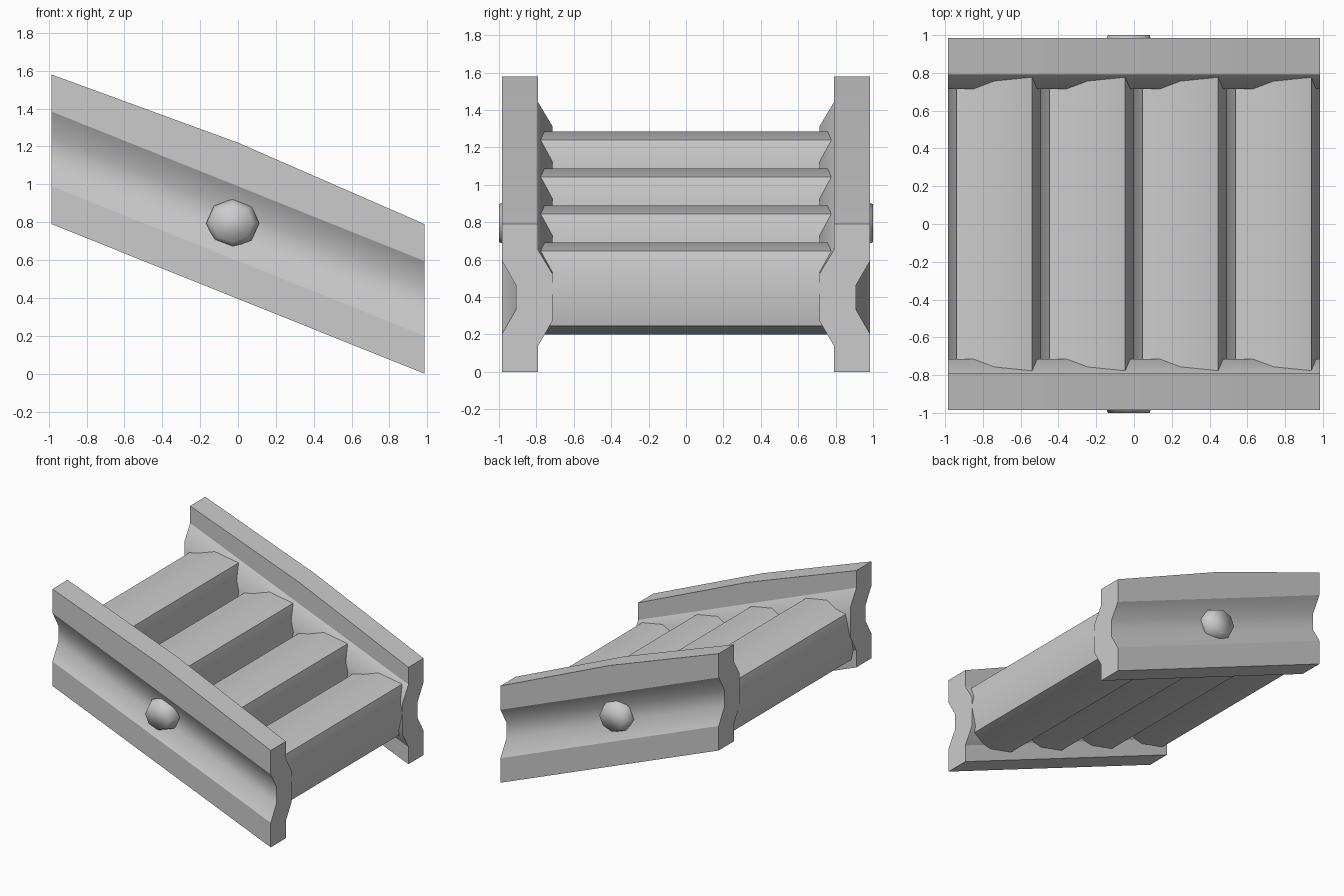
import bpy, bmesh, math

if "Cube" in bpy.data.objects:
    bpy.data.objects.remove(bpy.data.objects["Cube"])

HALF = 0.985      # half length of the ramp
DROP = 0.79       # fall from one end to the other


def make_object(name, bm, sharp_test):
    bmesh.ops.recalc_face_normals(bm, faces=bm.faces)
    for f in bm.faces:
        f.smooth = True
    for e in bm.edges:
        e.smooth = not sharp_test(e)
    me = bpy.data.meshes.new(name)
    bm.to_mesh(me)
    bm.free()
    ob = bpy.data.objects.new(name, me)
    bpy.context.collection.objects.link(ob)
    return ob


def loft(rings):
    """Bridge closed rings of points and cap both ends."""
    bm = bmesh.new()
    vs = [[bm.verts.new(p) for p in r] for r in rings]
    n = len(vs[0])
    for a, b in zip(vs, vs[1:]):
        for i in range(n):
            j = (i + 1) % n
            bm.faces.new((a[i], a[j], b[j], b[i]))
    bm.faces.new(vs[0])
    bm.faces.new(vs[-1])
    return bm


def mirror_y(ob):
    m = ob.modifiers.new("mirror", 'MIRROR')
    m.use_axis = (False, True, False)


def by_angle(deg):
    return lambda e: e.calc_face_angle(0) > math.radians(deg)


# Side rails: pressed-channel section swept down the slope, slight peak mid-way
profile = [(-0.985, 0), (-0.985, 0.2), (-0.91, 0.33), (-0.91, 0.465),
           (-0.985, 0.595), (-0.985, 0.79), (-0.79, 0.79), (-0.79, 0.65),
           (-0.715, 0.525), (-0.715, 0.27), (-0.79, 0.14), (-0.79, 0)]
rings = []
for x in (-HALF, 0, HALF):
    base = DROP * (HALF - x) / (2 * HALF)
    peak = 0.035 if x == 0 else 0
    rings.append([(x, y, base + z + (peak if z == 0.79 else 0)) for y, z in profile])


def rail_sharp(e):
    in_channel = all(abs(v.co.y + 0.91) < 0.01 or abs(v.co.y + 0.715) < 0.01 for v in e.verts)
    end_edge = all(abs(abs(v.co.x) - HALF) < 0.001 for v in e.verts) \
        and abs(e.verts[0].co.x - e.verts[1].co.x) < 0.01
    return e.calc_face_angle(0) > math.radians(5) and (end_edge or not in_channel)


mirror_y(make_object("side_rail", loft(rings), rail_sharp))

# Bolt heads in the middle of each rail channel
bolt = [[(-0.028 + r * math.cos(i * math.pi / 4), y, 0.795 + 0.92 * r * math.sin(i * math.pi / 4))
         for i in range(8)] for y, r in ((-0.88, 0.14), (-0.93, 0.14), (-1.0, 0.11))]
mirror_y(make_object("bolt_head", loft(bolt), by_angle(100)))

# Rollers: eight-sided, squared-off barrels stepping down the slope
R, D = 0.246, 0.2
section = [(R, 0), (D, D), (0, R), (-D, D), (-R, 0), (-D, -D), (0, -R), (D, -D)]
for k in range(4):
    cx = -0.739 + 0.4925 * k
    cz = 1.04 - 0.198 * k
    rings = [[(cx + x, y, cz + z) for x, z in section] for y in (-0.788, 0.788)]
    make_object(f"roller_{k + 1}", loft(rings), by_angle(35))
